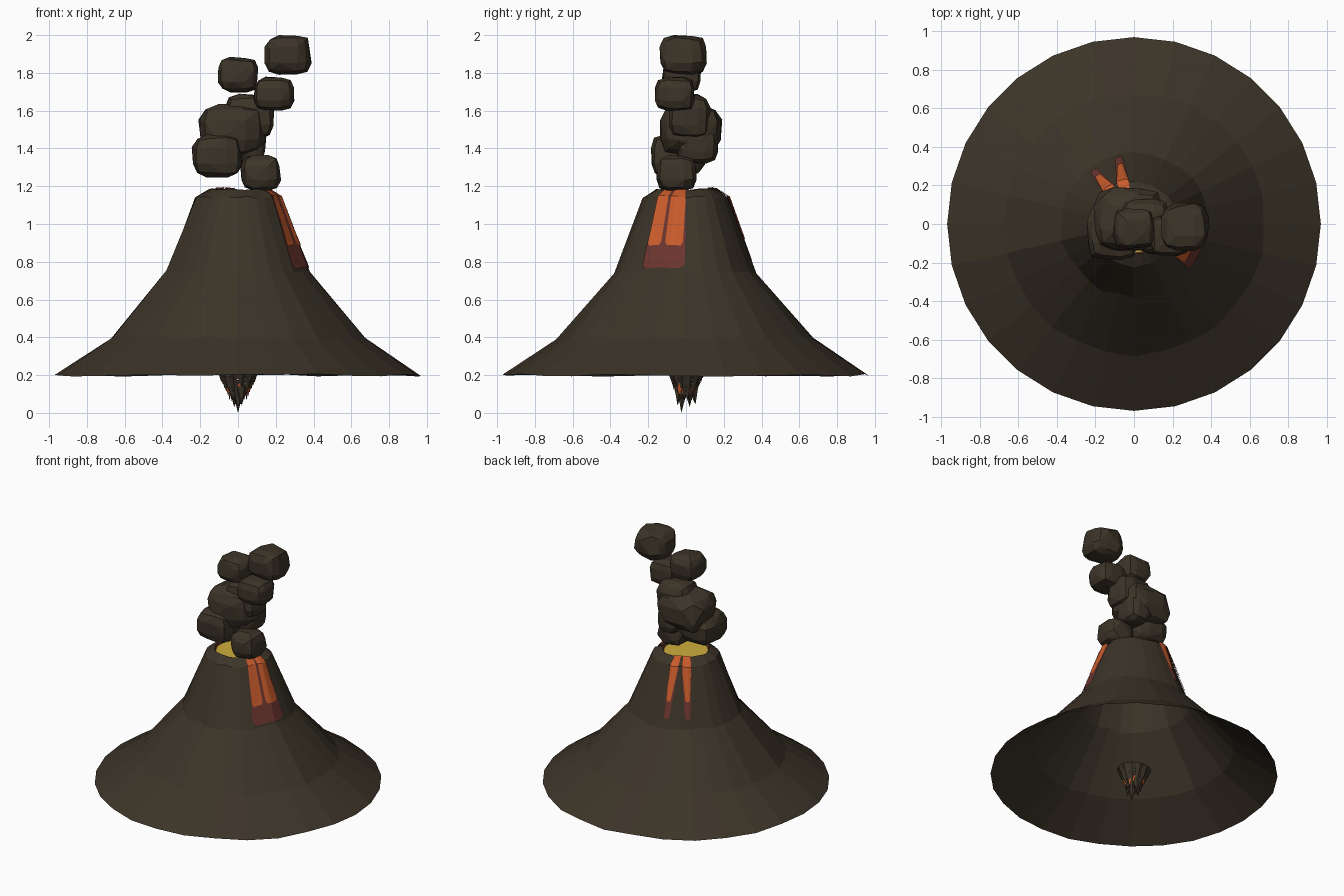
import bpy, bmesh, math, random
from mathutils import Vector

random.seed(7)
if "Cube" in bpy.data.objects:
    bpy.data.objects.remove(bpy.data.objects["Cube"], do_unlink=True)


def material(name, rgb):
    mat = bpy.data.materials.new(name)
    mat.use_nodes = True
    mat.diffuse_color = (*rgb, 1)
    node = mat.node_tree.nodes["Principled BSDF"]
    node.inputs["Base Color"].default_value = (*rgb, 1)
    node.inputs["Roughness"].default_value = 0.9
    return mat


ROCK = material("dark brown rock", (0.045, 0.034, 0.021))
ORANGE = material("orange lava", (0.58, 0.105, 0.025))
RED = material("cooling red lava", (0.15, 0.035, 0.027))
YELLOW = material("yellow hot lava", (0.62, 0.42, 0.045))


def finish(name, bm, *mats):
    mesh = bpy.data.meshes.new(name)
    bm.to_mesh(mesh)
    bm.free()
    for mat in mats:
        mesh.materials.append(mat)
    obj = bpy.data.objects.new(name, mesh)
    bpy.context.collection.objects.link(obj)
    return obj


def bridge(bm, low, high, closed=True, mat=0):
    n = len(low)
    for i in range(n if closed else n - 1):
        j = (i + 1) % n
        bm.faces.new((low[i], low[j], high[j], high[i])).material_index = mat


# Mountain surface: profile rings (radius, height, radial wobble, height wobble)
SIDES = 28
PROFILE = [(0.97, 0.2, 0, 0.008), (0.68, 0.395, 0.008, 0.008), (0.38, 0.745, 0.012, 0.01),
           (0.222, 1.14, 0.008, 0.008), (0.16, 1.183, 0.006, 0.005)]
rings = []
for radius, height, wr, wz in PROFILE:
    ring = []
    for i in range(SIDES):
        a = math.tau * i / SIDES
        r = radius + random.uniform(-wr, wr)
        ring.append(Vector((r * math.cos(a), r * math.sin(a), height + random.uniform(-wz, wz))))
    rings.append(ring)


def surface(degrees, z, offset=0.007):
    """Point just outside the faceted mountain at a given direction and height."""
    k = 0
    while k < len(PROFILE) - 2 and z > PROFILE[k + 1][1]:
        k += 1
    t = (z - PROFILE[k][1]) / (PROFILE[k + 1][1] - PROFILE[k][1])
    u = (degrees % 360) / 360 * SIDES
    i, f = int(u), u % 1
    j = (i + 1) % SIDES
    p = rings[k][i].lerp(rings[k][j], f).lerp(rings[k + 1][i].lerp(rings[k + 1][j], f), t)
    a = math.radians(degrees)
    return p + Vector((math.cos(a), math.sin(a), 0.5)) * offset


# Mountain with a lip turning down into the crater
bm = bmesh.new()
loops = [[bm.verts.new(p) for p in ring] for ring in rings]
for low, high in zip(loops, loops[1:]):
    bridge(bm, low, high)
lip = [bm.verts.new((p.x * 0.9, p.y * 0.9, 1.13)) for p in rings[-1]]
bridge(bm, loops[-1], lip, mat=1)
finish("mountain", bm, ROCK, RED)

# Lava lake in the crater
bm = bmesh.new()
bmesh.ops.create_circle(bm, cap_ends=True, segments=SIDES, radius=0.15)
bmesh.ops.translate(bm, verts=bm.verts, vec=(0, 0, 1.165))
finish("lava_lake", bm, YELLOW)


def flow(name, mat, top, bottom, z_top, z_bottom, offset=0.007, rounded=0.02):
    """Thin lava tongue between two angle spans, with softened lower corners."""
    bm = bmesh.new()
    heights = [z_bottom, z_bottom + rounded]
    heights += [z for _, z, _, _ in PROFILE if z_bottom + rounded < z < z_top] + [z_top]
    rows = []
    for n, z in enumerate(heights):
        t = (z - z_bottom) / (z_top - z_bottom)
        a0 = bottom[0] + (top[0] - bottom[0]) * t
        a1 = bottom[1] + (top[1] - bottom[1]) * t
        inset = (a1 - a0) * 0.1 if n == 0 else 0
        count = 7
        rows.append([bm.verts.new(surface(a0 + inset + (a1 - a0 - 2 * inset) * i / (count - 1), z, offset))
                     for i in range(count)])
    for low, high in zip(rows, rows[1:]):
        bridge(bm, low, high, closed=False)
    finish(name, bm, mat)


# Wide flow on the left flank: cooled sheet with two bright tongues
flow("side_flow_crust", RED, (-39, 0), (-39, -1), 1.18, 0.76, 0.006)
flow("side_flow_tongue_front", ORANGE, (-39, -24), (-38, -24), 1.18, 0.88, 0.01)
flow("side_flow_tongue_rear", ORANGE, (-20, 0), (-20, -3), 1.18, 0.88, 0.01)

# Two narrow flows at the back
for name, top, tip in (("back_flow_left", (96, 114), (100, 106)),
                       ("back_flow_right", (117, 135), (124, 130))):
    flow(name + "_crust", RED, top, tip, 1.185, 0.81, 0.006)
    mid = (tip[0] + 0.5, tip[1] - 0.5)
    flow(name + "_tongue", ORANGE, top, mid, 1.187, 0.92, 0.01)


# Smoke boulders: jittered rounded boxes wrapped in a hull
def boulder(name, centre, half):
    bm = bmesh.new()
    steps = (-1, -0.4, 0.4, 1)
    pts = []
    for x in steps:
        for y in steps:
            for z in steps:
                p = Vector((x, y, z))
                if max(map(abs, p)) < 1:
                    continue
                norm = sum(abs(c) ** 3.6 for c in p) ** (1 / 3.6)
                pts.append(p / norm * random.uniform(0.92, 1.04))
    for axis in range(3):
        lo, hi = min(p[axis] for p in pts), max(p[axis] for p in pts)
        for p in pts:
            p[axis] = centre[axis] + half[axis] * ((p[axis] - lo) / (hi - lo) * 2 - 1)
    verts = [bm.verts.new(p) for p in pts]
    hull = bmesh.ops.convex_hull(bm, input=verts)
    loose = [v for v in bm.verts if not v.link_faces]
    bmesh.ops.delete(bm, geom=loose, context='VERTS')
    bmesh.ops.dissolve_limit(bm, angle_limit=0.12, verts=bm.verts, edges=bm.edges)
    finish(name, bm, ROCK)


SMOKE = [((0.265, -0.015, 1.895), (0.125, 0.125, 0.105)),
         ((0, -0.025, 1.79), (0.107, 0.105, 0.095)),
         ((0.19, -0.06, 1.69), (0.108, 0.105, 0.09)),
         ((0.06, 0.02, 1.57), (0.13, 0.11, 0.12)),
         ((-0.03, 0.027, 1.5), (0.18, 0.165, 0.135)),
         ((0.06, 0.06, 1.42), (0.09, 0.11, 0.1)),
         ((-0.11, -0.04, 1.36), (0.135, 0.145, 0.115)),
         ((0.12, -0.05, 1.27), (0.108, 0.105, 0.095))]
for n, (centre, half) in enumerate(SMOKE, 1):
    boulder(f"smoke_puff_{n}", centre, half)

# Ragged root below the mountain: stacked zigzag skirts around a core
bm = bmesh.new()
TIERS = 7
for tier in range(TIERS):
    t = tier / (TIERS - 1)
    radius, z, n = 0.12 - 0.065 * t, 0.235 - 0.12 * t, 24
    top = [bm.verts.new((radius * math.cos(math.tau * i / n), radius * 0.9 * math.sin(math.tau * i / n), z))
           for i in range(n)]
    hem = [bm.verts.new((v.co.x * 0.84, v.co.y * 0.84, z - (0.045 if i % 2 else 0.015) * random.uniform(0.8, 1.2)))
           for i, v in enumerate(top)]
    bridge(bm, hem, top)
    if tier == 0:
        bm.faces.new(top)
    for face in bm.faces:
        if tier in (4, 5) and face.verts[0] in hem and random.random() < 0.3:
            face.material_index = 1
for x, y, tip in ((0, -0.025, 0), (0.015, 0.05, 0.045), (-0.02, 0.02, 0.03), (0.02, -0.045, 0.04), (-0.025, -0.01, 0.06)):
    base = [bm.verts.new((x * 0.8 + 0.035 * math.cos(math.tau * i / 6), y * 0.7 + 0.035 * math.sin(math.tau * i / 6), 0.14))
            for i in range(6)]
    point = bm.verts.new((x, y, tip))
    for i in range(6):
        bm.faces.new((point, base[(i + 1) % 6], base[i]))
finish("ragged_root", bm, ROCK, ORANGE)
